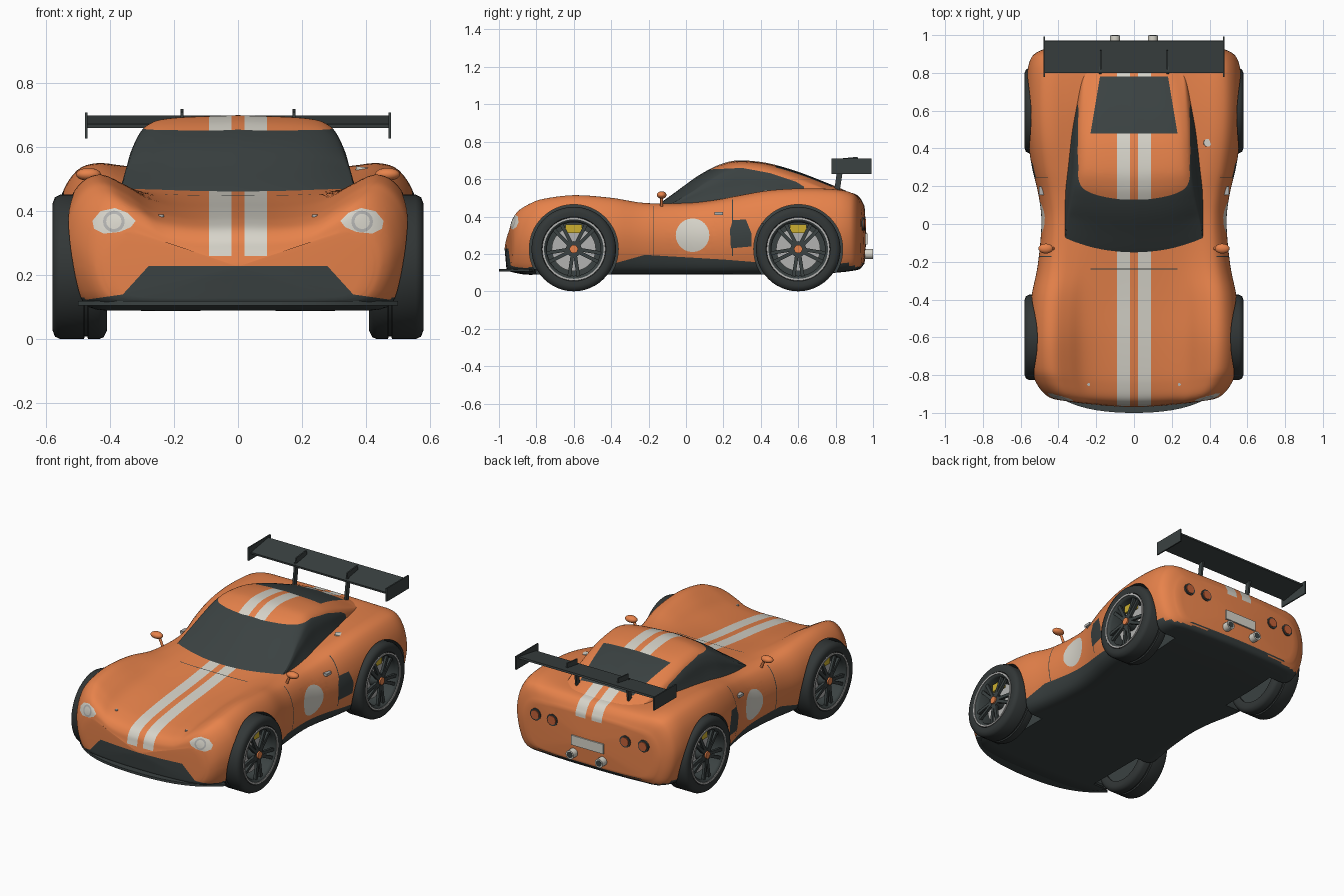
import bpy, bmesh
from math import pi, sin, cos, radians, hypot
from mathutils import Vector, Matrix

if "Cube" in bpy.data.objects:
    bpy.data.objects.remove(bpy.data.objects["Cube"])


def material(name, r, g, b):
    m = bpy.data.materials.new(name)
    m.use_nodes = True
    m.diffuse_color = (r, g, b, 1)
    for node in m.node_tree.nodes:
        if node.type == 'BSDF_PRINCIPLED':
            node.inputs["Base Color"].default_value = (r, g, b, 1)
    return m


ORANGE = material("orange paint", .8, .225, .07)
DARK = material("dark trim", .043, .054, .054)
WHITE = material("off white", .68, .66, .59)
SILVER = material("silver", .45, .45, .44)
TYRE = material("tyre rubber", .032, .038, .038)
YELLOW = material("caliper yellow", .6, .43, .03)
RED = material("tail light red", .55, .12, .04)
PAINTS = [ORANGE, DARK, WHITE, SILVER]
AXLE, HUB_Z, ARCH = .6, .226, .238


def finish(me, bm, mats):
    # slots go in first, so that the painted face indices are kept
    me.materials.clear()
    for m in mats:
        me.materials.append(m)
    bm.to_mesh(me)
    bm.free()
    me.shade_smooth()
    me.set_sharp_from_angle(angle=radians(50))


def make(name, bm, *mats):
    bmesh.ops.recalc_face_normals(bm, faces=bm.faces[:])
    me = bpy.data.meshes.new(name)
    finish(me, bm, mats)
    ob = bpy.data.objects.new(name, me)
    bpy.context.collection.objects.link(ob)
    return ob


def box(name, centre, size, mat, tilt=0):
    bm = bmesh.new()
    bmesh.ops.create_cube(bm, size=1, matrix=Matrix.Translation(centre)
                          @ Matrix.Rotation(tilt, 4, 'X') @ Matrix.Diagonal((*size, 1)))
    return make(name, bm, mat)


def add_rod(bm, p, q, r, seg=32):
    p, q = Vector(p), Vector(q)
    turn = (q - p).to_track_quat('Z', 'Y').to_matrix().to_4x4()
    bmesh.ops.create_cone(bm, cap_ends=True, segments=seg, radius1=r, radius2=r,
                          depth=(q - p).length, matrix=Matrix.Translation((p + q) / 2) @ turn)


def rod(name, p, q, r, mat):
    bm = bmesh.new()
    add_rod(bm, p, q, r)
    return make(name, bm, mat)


def spline(points, n):
    p = [Vector(q) for q in points]
    p = [p[0] * 2 - p[1]] + p + [p[-1] * 2 - p[-2]]
    out = []
    for a, b, c, d in zip(p, p[1:], p[2:], p[3:]):
        for i in range(n):
            t = i / n
            out.append((b * 2 + (c - a) * t + (a * 2 - b * 5 + c * 4 - d) * t * t
                        + (b * 3 - a - c * 3 + d) * t ** 3) * .5)
    return out + [p[-2]]


def loft(bm, rings, closed):
    rows = [[bm.verts.new(p) for p in ring] for ring in rings]
    n = len(rows[0])
    for a, b in zip(rows, rows[1:]):
        for i in range(n if closed else n - 1):
            j = (i + 1) % n
            bm.faces.new((a[i], a[j], b[j], b[i]))
    return rows


def lathe(name, profile, centre, side, mat):
    # closed (radius, x) profile spun around the axle
    bm = bmesh.new()
    rings = [[(side * x, centre[0] + r * cos(2 * pi * k / 48), centre[1] + r * sin(2 * pi * k / 48))
              for r, x in profile] for k in range(48)]
    loft(bm, rings + rings[:1], True)
    bmesh.ops.remove_doubles(bm, verts=bm.verts[:], dist=1e-6)
    return make(name, bm, mat)


def inside(poly, u, v):
    hit = False
    for (a, b), (c, d) in zip(poly, poly[1:] + poly[:1]):
        if (b > v) != (d > v) and u < a + (v - b) / (d - b) * (c - a):
            hit = not hit
    return hit


def paint(bm, poly, axes, index, where):
    # cut the outline into the surface along the third axis and colour the inside
    i, j = axes
    lo = [min(p[k] for p in poly) for k in (0, 1)]
    hi = [max(p[k] for p in poly) for k in (0, 1)]
    geom = set()
    for f in bm.faces:
        us, vs = [v.co[i] for v in f.verts], [v.co[j] for v in f.verts]
        if (max(us) >= lo[0] and min(us) <= hi[0] and max(vs) >= lo[1] and min(vs) <= hi[1]
                and where(f.calc_center_median(), f.normal)):
            geom.update([f, *f.edges, *f.verts])
    geom = list(geom)
    for p, q in zip(poly, poly[1:] + poly[:1]):
        co, no = Vector((0, 0, 0)), Vector((0, 0, 0))
        co[i], co[j] = p
        no[i], no[j] = q[1] - p[1], p[0] - q[0]
        geom = bmesh.ops.bisect_plane(bm, geom=geom, dist=1e-5, plane_co=co,
                                      plane_no=no.normalized())["geom"]
    bm.normal_update()
    for f in bm.faces:
        c = f.calc_center_median()
        if inside(poly, c[i], c[j]) and where(c, f.normal):
            f.material_index = index


def rect(a, b, c, d):
    return [(a, b), (c, b), (c, d), (a, d)]


def disc(u, v, r, n=24):
    return [(u + r * cos(2 * pi * k / n), v + r * sin(2 * pi * k / n)) for k in range(n)]


def stripes(bm):
    for s in (-1, 1):
        paint(bm, rect(.02 * s, .26, .09 * s, .9), (0, 2), 2, lambda c, n: c.y < .3)
        paint(bm, rect(.02 * s, .43, .09 * s, .9), (0, 2), 2, lambda c, n: c.y >= .3)


# Body shell: y, half width, fender height, centre height, floor
STATIONS = [(-.96, .42, .335, .275, .12), (-.95, .457, .385, .312, .11), (-.92, .492, .43, .345, .1),
            (-.86, .527, .467, .368, .09), (-.78, .547, .494, .385, .09), (-.6, .553, .514, .41, .09),
            (-.4, .545, .5, .43, .09), (-.22, .51, .472, .452, .09), (0, .49, .47, .483, .09),
            (.15, .505, .485, .493, .09), (.3, .54, .515, .5, .09), (.45, .562, .54, .508, .09),
            (.62, .572, .55, .525, .09), (.8, .567, .545, .53, .1), (.89, .55, .528, .525, .11),
            (.93, .52, .5, .5, .12), (.955, .46, .44, .455, .15)]


def body_ring(row, s=1, push=0):
    y, w, zf, zc, zb = row
    d, zm = zf - zb, (zb + zf) / 2
    half = spline([(0, zb), (.6 * w, zb), (.86 * w, zb + .01), (.96 * w, zb + .22 * d), (w, zb + .52 * d),
                   (.965 * w, zb + .78 * d), (.88 * w, zb + .95 * d), (.77 * w, zf),
                   (.63 * w, .66 * zf + .34 * zc), (.48 * w, .2 * zf + .8 * zc), (.27 * w, zc), (0, zc)], 4)
    k = .18 * min(1, max(0, (-.6 - y) / .35)) - .1 * min(1, max(0, (y - .7) / .25))
    full = [(x, z) for x, z in half] + [(-x, z) for x, z in half[-2:0:-1]]
    return [(x * s, y + push * (1 - s) + k * (x * s) ** 2, zm + (z - zm) * s) for x, z in full]


bm = bmesh.new()
caps = (.05, .35, .7, .92)
rings = [body_ring(STATIONS[0], s, -.01) for s in caps]
rings += [body_ring(r) for r in spline(STATIONS, 5)]
rings += [body_ring(STATIONS[-1], s, .01) for s in reversed(caps)]
rows = loft(bm, rings, True)
bm.faces.new(rows[0])
bm.faces.new(rows[-1])
body = make("body_shell", bm)

# Wheel arches
bm = bmesh.new()
for s in (-1, 1):
    for y in (-AXLE, AXLE):
        add_rod(bm, (.36 * s, y, HUB_Z), (.75 * s, y, HUB_Z), ARCH, 64)
cutter = make("arch_cutter", bm)
cutter.hide_render = True
mod = body.modifiers.new("arches", 'BOOLEAN')
mod.operation, mod.solver, mod.object = 'DIFFERENCE', 'EXACT', cutter
bpy.context.view_layer.update()
cut = bpy.data.meshes.new_from_object(body.evaluated_get(bpy.context.evaluated_depsgraph_get()))
body.modifiers.clear()
bpy.data.objects.remove(cutter)
body.data = cut

# Body paint: stripes, lights, grille, sills, number roundel, vents, shut lines
bm = bmesh.new()
bm.from_mesh(cut)
bm.normal_update()
for f in bm.faces:
    c = f.calc_center_median()
    well = abs(c.x) > .35 and hypot(abs(c.y) - AXLE, c.z - HUB_Z) < ARCH + .0005
    f.material_index = int(well or c.z < .12 or (f.normal.z < -.55 and c.z < .25))
stripes(bm)
flank = lambda c, n: abs(c.x) > .4 and abs(n.x) > .3
nose = lambda c, n: c.y < -.75
paint(bm, [(-.28, .228), (.28, .228), (.36, .14), (.5, .12), (.5, .05), (-.5, .05), (-.5, .12), (-.36, .14)],
      (0, 2), 1, nose)
paint(bm, [(-.45, .05), (.45, .05), (.45, .15), (.2, .17), (-.22, .195), (-.45, .13)], (1, 2), 1, flank)
paint(bm, disc(.035, .3, .09), (1, 2), 2, flank)
paint(bm, [(.24, .23), (.35, .24), (.35, .31), (.32, .385), (.25, .38), (.235, .33)], (1, 2), 1, flank)
for y, top in ((-.175, .455), (.245, .49)):
    paint(bm, rect(y, .19, y + .005, top), (1, 2), 1, flank)
paint(bm, rect(-.23, -.24, .23, -.235), (0, 1), 1, lambda c, n: n.z > .5)
almond = [(.32, .37), (.345, .395), (.385, .41), (.43, .4), (.455, .37), (.45, .345), (.42, .33), (.37, .335),
          (.335, .35)]
for s in (-1, 1):
    paint(bm, [(x * s, z) for x, z in almond], (0, 2), 2, nose)
    paint(bm, disc(.388 * s, .368, .034, 16), (0, 2), 3, nose)
    paint(bm, disc(.388 * s, .368, .024, 16), (0, 2), 2, nose)
finish(cut, bm, PAINTS)

# Cabin: y, half width at the base, roof height
CABIN = [(-.2, .36, .42), (-.14, .375, .47), (-.05, .38, .535), (.05, .38, .608), (.13, .38, .655), (.2, .377, .685),
         (.28, .372, .7), (.4, .365, .692), (.5, .355, .67), (.62, .335, .632), (.74, .31, .585), (.85, .28, .54),
         (.93, .25, .49)]


def cabin_ring(row):
    y, w, zt = row
    h = max(.001, zt - .42)
    c = .035 * min(1, h / .15)
    half = spline([(w + .03, .36), (w - .11 * h, .42 + .4 * h), (w - .2 * h, .42 + .72 * h),
                   (w - .27 * h - .015, zt - .85 * c), (.55 * w, zt - .25 * c), (0, zt)], 6)
    k = .35 * min(1, max(0, (.4 - y) / .3))
    full = [(x, z) for x, z in half] + [(-x, z) for x, z in half[-2::-1]]
    return [(x, y + k * x * x, z) for x, z in full]


bm = bmesh.new()
loft(bm, [cabin_ring(r) for r in spline(CABIN, 6)], False)
bmesh.ops.recalc_face_normals(bm, faces=bm.faces[:])
if sum(f.normal.z for f in bm.faces) < 0:
    bmesh.ops.reverse_faces(bm, faces=bm.faces[:])
bm.normal_update()
stripes(bm)
everywhere = lambda c, n: True
paint(bm, [(-.4, .3), (.66, .3), (.63, .56), (.59, .585), (.45, .632), (.3, .66), (.13, .652), (.12, .9), (-.4, .9)],
      (1, 2), 1, everywhere)
paint(bm, [(-.23, .48), (.23, .48), (.18, .78), (-.18, .78)], (0, 1), 1, lambda c, n: n.z > .2)
make("cabin", bm, *PAINTS)

# Front splitter
bm = bmesh.new()
xs = [-.5 + k / 20 for k in range(21)]
outline = [(x, -1 + .3 * x * x + 1.4 * x ** 4) for x in xs] + [(.44, -.8), (-.44, -.8)]
loft(bm, [[(x, y, z) for x, y in outline] for z in (.105, .12)], True)
bmesh.ops.holes_fill(bm, edges=bm.edges[:])
make("front_splitter", bm, DARK)

# Wheels
tyre = [(.165, .42), (.2, .41), (.22, .42), (.226, .435), (.226, .468), (.218, .471), (.218, .479), (.226, .482),
        (.226, .555), (.218, .572), (.197, .58), (.172, .576), (.165, .56)]
rim = [(.166, .576), (.166, .43), (.02, .43), (.02, .44), (.155, .445), (.143, .56), (.155, .574)]
lip = [(.159, .572), (.159, .579), (.169, .579), (.169, .572)]
for end, y in (("front", -AXLE), ("rear", AXLE)):
    for side, s in (("left", 1), ("right", -1)):
        tag = f"{end}_{side}_"
        hub = (y, HUB_Z)
        lathe(tag + "tyre", tyre, hub, s, TYRE)
        lathe(tag + "rim", rim, hub, s, DARK)
        lathe(tag + "rim_lip", lip, hub, s, SILVER)
        rod(tag + "brake_disc", (.5 * s, *hub), (.512 * s, *hub), .118, SILVER)
        box(tag + "caliper", (.522 * s, y, HUB_Z + .108), (.03, .09, .045), YELLOW)
        bm = bmesh.new()
        for k in range(5):
            for j in (-1, 1):
                bmesh.ops.create_cube(bm, size=1, matrix=Matrix.Translation((.557 * s, *hub))
                                      @ Matrix.Rotation(2 * pi * k / 5 + pi, 4, 'X')
                                      @ Matrix.Translation((0, j * .016, .09))
                                      @ Matrix.Rotation(-.15 * j, 4, 'X') @ Matrix.Diagonal((.016, .019, .13, 1)))
        add_rod(bm, (.44 * s, *hub), (.563 * s, *hub), .042)
        make(tag + "spokes", bm, DARK)
        rod(tag + "hub_nut", (.55 * s, *hub), (.572 * s, *hub), .022, ORANGE)

# Parts on both sides
box("wing_blade", (0, .885, .68), (.94, .172, .012), DARK, .16)
for side, s in (("left", 1), ("right", -1)):
    box(side + "_wing_end_plate", (.474 * s, .885, .668), (.008, .215, .082), DARK)
    box(side + "_wing_strut", (.178 * s, .815, .59), (.012, .03, .18), DARK, -.15)
    box(side + "_wing_fin", (.175 * s, .87, .697), (.008, .1, .035), DARK, .1)
    rod(side + "_exhaust", (.1 * s, .9, .2), (.1 * s, .999, .2), .027, WHITE)
    rod(side + "_exhaust_bore", (.1 * s, .98, .2), (.1 * s, 1, .2), .019, DARK)
    for place, x in (("outer", .37), ("inner", .25)):
        back = .964 - .1 * x * x
        rod(f"{side}_{place}_light_ring", (x * s, .9, .36), (x * s, back, .36), .036, DARK)
        rod(f"{side}_{place}_light_lens", (x * s, .9, .36), (x * s, back + .005, .36), .027, RED)
    bm = bmesh.new()
    bmesh.ops.create_uvsphere(bm, u_segments=20, v_segments=12, radius=1, matrix=Matrix.Translation(
        (.467 * s, -.13, .515)) @ Matrix.Diagonal((.039, .026, .02, 1)))
    add_rod(bm, (.42 * s, -.13, .44), (.45 * s, -.13, .51), .008, 12)
    make(side + "_mirror", bm, ORANGE)
    box(side + "_door_handle", (.489 * s, .175, .415), (.03, .045, .016), SILVER)
    rod(side + "_hood_pin", (.24 * s, -.85, .34), (.24 * s, -.85, .389), .008, SILVER)
box("licence_plate", (0, .964, .28), (.22, .014, .06), WHITE)
rod("fuel_cap", (.385, .43, .5), (.39, .43, .538), .021, WHITE)
